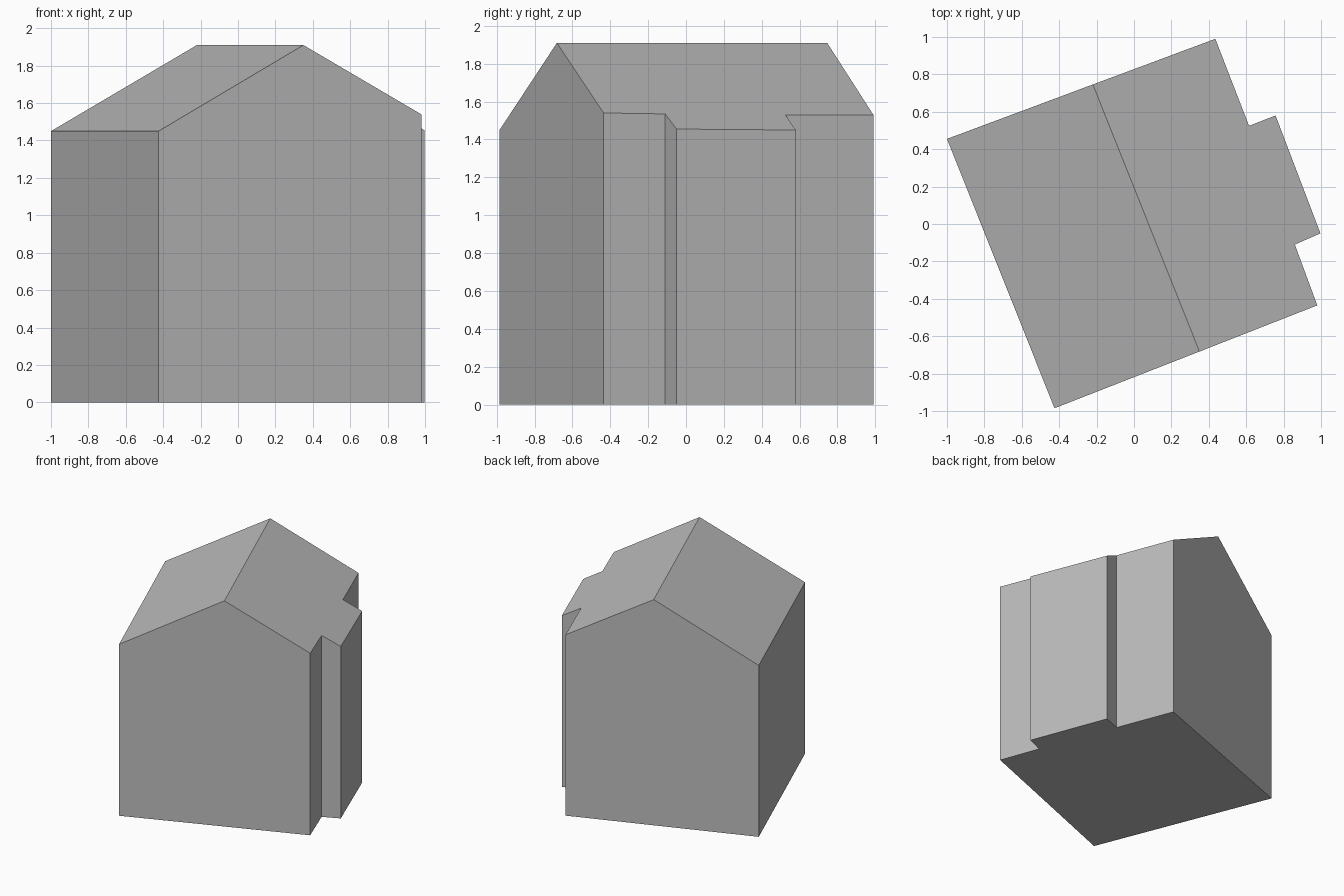
import bpy
import bmesh

cube = bpy.data.objects.get("Cube")
if cube:
    bpy.data.objects.remove(cube, do_unlink=True)

# Single plain grey finish
grey = bpy.data.materials.new("plain_grey")
grey.use_nodes = True
colour = (0.5, 0.5, 0.5, 1)
grey.diffuse_color = colour
grey.node_tree.nodes["Principled BSDF"].inputs["Base Color"].default_value = colour

# Footprint corners with eave heights, counter-clockwise from the left rear
corners = [
    (-1.0, 0.455, 1.45), (-0.425, -0.985, 1.45),   # long plain side
    (0.98, -0.435, 1.54), (0.86, -0.11, 1.535),    # stepped side
    (0.997, -0.05, 1.455), (0.757, 0.58, 1.45),    # projecting bay
    (0.615, 0.525, 1.53), (0.435, 0.99, 1.53),
]
ridge_ends = [(0.35, -0.682, 1.91), (-0.22, 0.746, 1.91)]

bm = bmesh.new()
base = [bm.verts.new((x, y, 0)) for x, y, z in corners]
eave = [bm.verts.new(c) for c in corners]
front_peak, back_peak = [bm.verts.new(p) for p in ridge_ends]

# Floor and walls; the two gable walls rise to the ridge
bm.faces.new(base[::-1])
peaks = {1: [front_peak], 7: [back_peak]}
for i in range(len(base)):
    j = (i + 1) % len(base)
    bm.faces.new([base[i], base[j], eave[j]] + peaks.get(i, []) + [eave[i]])

# Two roof slopes, the second following the stepped side
bm.faces.new([eave[0], eave[1], front_peak, back_peak])
bm.faces.new([front_peak] + eave[2:] + [back_peak])

bmesh.ops.recalc_face_normals(bm, faces=bm.faces)
mesh = bpy.data.meshes.new("gabled_house")
bm.to_mesh(mesh)
bm.free()
mesh.materials.append(grey)
house = bpy.data.objects.new("gabled_house", mesh)
bpy.context.collection.objects.link(house)
